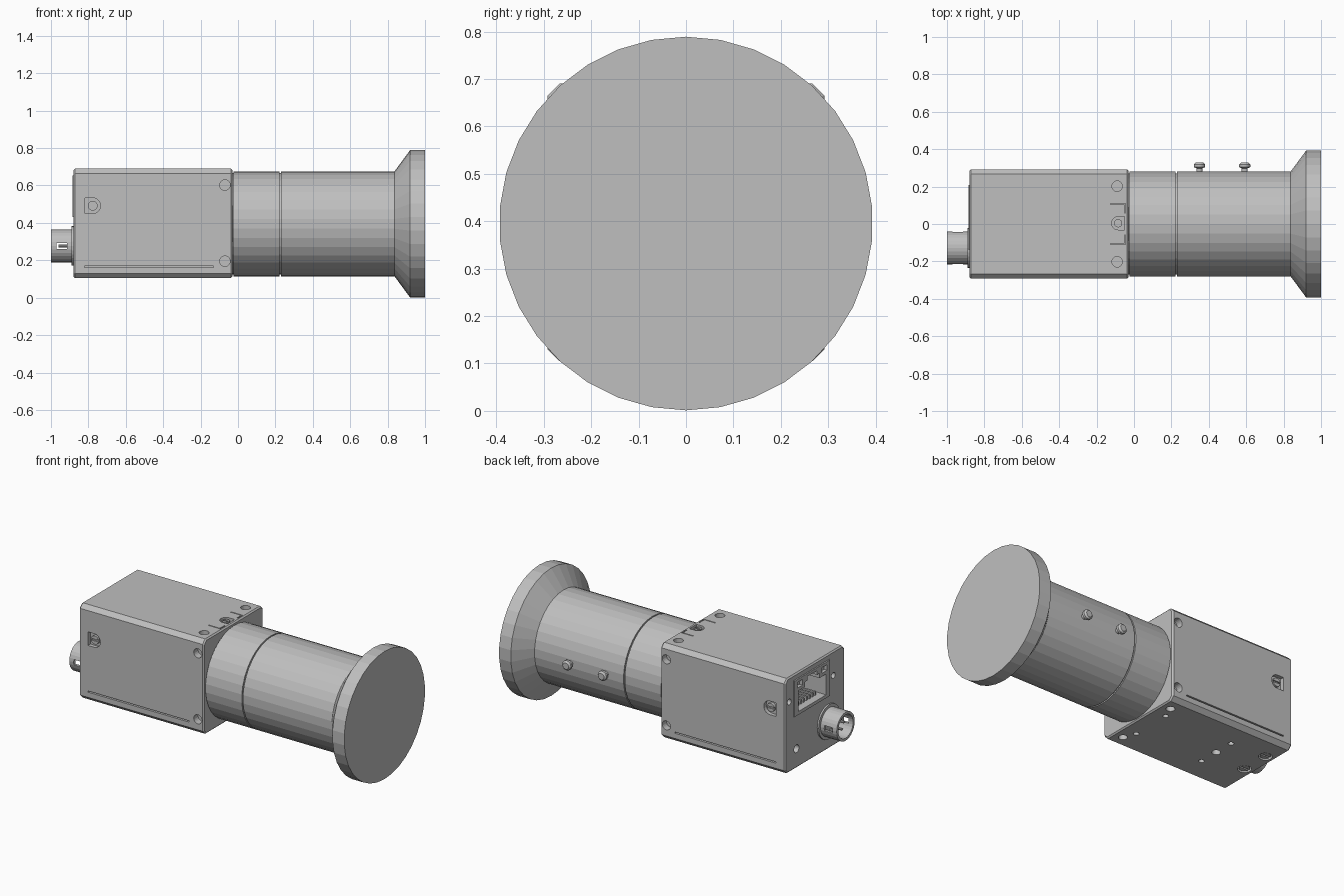
import bpy, bmesh, math
from mathutils import Vector

if "Cube" in bpy.data.objects:
    bpy.data.objects.remove(bpy.data.objects["Cube"])

grey = bpy.data.materials.new("satin grey")
grey.use_nodes = True
grey.diffuse_color = (0.52, 0.52, 0.52, 1)
grey.node_tree.nodes["Principled BSDF"].inputs["Base Color"].default_value = (0.52, 0.52, 0.52, 1)

X, Y, Z = Vector((1, 0, 0)), Vector((0, 1, 0)), Vector((0, 0, 1))
AXIS_Z = 0.397

# Frames of the housing sides: origin, two in-plane axes, outward normal
FRONT = (-0.29 * Y, X, Z, -Y)
BACK = (0.29 * Y, X, Z, Y)
TOP = (0.69 * Z, X, Y, Z)
BOTTOM = (0.105 * Z, X, Y, -Z)
REAR = (-0.88 * X, Y, Z, -X)


def circle(a, b, r, n=20):
    return [(a + r * math.cos(math.tau * i / n), b + r * math.sin(math.tau * i / n)) for i in range(n)]


def rect(a0, a1, b0, b1):
    return [(a0, b0), (a1, b0), (a1, b1), (a0, b1)]


def tab(a, b, r, way):
    """Outline that is square on one side and half round on the other."""
    arc = [(a + way * r * math.cos(t), b + r * math.sin(t))
           for t in [math.pi * (i / 10 - 0.5) for i in range(11)]]
    return arc + [(a - way * r, b + r), (a - way * r, b - r)]


def prism(bm, outline, frame, lo, hi):
    """Extrude an outline along the frame normal from lo to hi."""
    o, u, v, n = frame
    low, high = ([bm.verts.new(o + u * a + v * b + n * h) for a, b in outline] for h in (lo, hi))
    bm.faces.new(low)
    bm.faces.new(high)
    for i in range(len(low)):
        j = (i + 1) % len(low)
        bm.faces.new((low[i], low[j], high[j], high[i]))


def finish(name, bm):
    bmesh.ops.recalc_face_normals(bm, faces=bm.faces)
    mesh = bpy.data.meshes.new(name)
    bm.to_mesh(mesh)
    bm.free()
    mesh.materials.append(grey)
    obj = bpy.data.objects.new(name, mesh)
    bpy.context.collection.objects.link(obj)
    return obj


def block(name, parts):
    bm = bmesh.new()
    for p in parts:
        prism(bm, *p)
    return finish(name, bm)


def lathe(name, profile, origin, axis, steps=32):
    """Revolve (distance along axis, radius) points around the axis."""
    bm = bmesh.new()
    vs = [bm.verts.new((r, 0, h)) for h, r in profile]
    es = [bm.edges.new(pair) for pair in zip(vs, vs[1:])]
    bmesh.ops.spin(bm, geom=vs + es, cent=(0, 0, 0), axis=Z, angle=math.tau, steps=steps)
    bmesh.ops.remove_doubles(bm, verts=bm.verts, dist=0.0005)
    turn = Z.rotation_difference(axis).to_matrix()
    for v in bm.verts:
        v.co = turn @ v.co + Vector(origin)
    return finish(name, bm)


def apply_modifier(obj, mod):
    bpy.context.view_layer.objects.active = obj
    bpy.ops.object.modifier_apply(modifier=mod.name)


def cut(obj, parts):
    cutter = block("cutter", parts)
    cutter.hide_render = True
    mod = obj.modifiers.new("cut", "BOOLEAN")
    mod.operation, mod.solver, mod.object = "DIFFERENCE", "EXACT", cutter
    apply_modifier(obj, mod)
    bpy.data.objects.remove(cutter)


# Housing with chamfered long edges and lightly eased ends
w, c, lo, hi = 0.292, 0.025, 0.105, 0.69
outline = [(-w + c, lo), (w - c, lo), (w, lo + c), (w, hi - c),
           (w - c, hi), (-w + c, hi), (-w, hi - c), (-w, lo + c)]
housing = block("housing", [(outline, REAR, -0.85, 0)])
ease = housing.modifiers.new("ease", "BEVEL")
ease.width, ease.segments, ease.limit_method, ease.angle_limit = 0.008, 1, "ANGLE", math.radians(60)
apply_modifier(housing, ease)

# Pockets, mounting holes and grooves in the housing
cuts = [(rect(-0.14, 0.21, 0.43, 0.655), REAR, -0.3, 0.02)]
for side in (FRONT, BACK):
    cuts += [(circle(-0.07, z, 0.028), side, -0.04, 0.02) for z in (0.195, 0.602)]
    cuts.append((tab(-0.777, 0.492, 0.042, 1), side, -0.022, 0.02))
    cuts.append((rect(-0.82, -0.13, 0.162, 0.17), side, -0.012, 0.02))
cuts.append((tab(-0.085, 0.004, 0.035, -1), TOP, -0.022, 0.02))
for s in (-1, 1):
    cuts.append((circle(-0.09, s * 0.202, 0.028), TOP, -0.04, 0.02))
    bracket = [(-0.125, 0.11), (-0.045, 0.11), (-0.045, 0.06), (-0.051, 0.06), (-0.051, 0.104), (-0.125, 0.104)]
    cuts.append(([(a, s * b) for a, b in bracket], TOP, -0.01, 0.02))
    cuts.append((circle(-0.09, s * 0.202, 0.025), BOTTOM, -0.04, 0.02))
    cuts += [(circle(x, s * 0.125, 0.016), BOTTOM, -0.04, 0.02) for x in (-0.12, -0.585)]
cuts.append((circle(-0.585, 0, 0.025), BOTTOM, -0.04, 0.02))
cuts += [(circle(-0.82, y, 0.038), BOTTOM, -0.03, 0.02) for y in (0.137, -0.04)]
cuts += [(circle(y, z, r), REAR, -0.03, 0.02) for y, z, r in
         ((0.25, 0.54, 0.018), (-0.18, 0.54, 0.018), (0.18, 0.225, 0.024))]
cut(housing, cuts)

# Small slotted screws sitting in the pockets
for name, side, a, b, r, depth in (
        ("front_pocket_screw", FRONT, -0.777, 0.492, 0.026, 0.022),
        ("back_pocket_screw", BACK, -0.777, 0.492, 0.026, 0.022),
        ("top_pocket_screw", TOP, -0.085, 0.004, 0.022, 0.022),
        ("bottom_screw_left", BOTTOM, -0.82, 0.137, 0.03, 0.03),
        ("bottom_screw_right", BOTTOM, -0.82, -0.04, 0.03, 0.03)):
    screw = block(name, [(circle(a, b, r), side, -depth, -0.004)])
    cut(screw, [(rect(a - 0.05, a + 0.05, b - 0.005, b + 0.005), side, -0.012, 0.02)])

# Network socket: frame with stepped opening, contacts and indicator windows
socket = block("network_socket", [(rect(-0.138, 0.208, 0.432, 0.653), REAR, -0.3, 0.006)])
opening = [(-0.1, 0.452), (0.17, 0.452), (0.17, 0.58), (0.105, 0.58), (0.105, 0.61), (0.08, 0.61),
           (0.08, 0.635), (-0.01, 0.635), (-0.01, 0.61), (-0.035, 0.61), (-0.035, 0.58), (-0.1, 0.58)]
cut(socket, [(opening, REAR, -0.24, 0.02)]
    + [(rect(a, a + 0.05, 0.6, 0.635), REAR, -0.015, 0.02) for a in (-0.11, 0.13)])
block("socket_contacts", [(rect(y - 0.006, y + 0.006, 0.452, 0.475), REAR, -0.23, -0.04)
                          for y in [0.035 + 0.028 * (i - 3.5) for i in range(8)]])

# Round rear connector: flanged tube with side slots and pins
PLUG_Y, PLUG_Z = -0.128, 0.277
plug = lathe("round_connector", [(-0.01, 0), (-0.01, 0.106), (0.01, 0.106), (0.01, 0.088), (0.12, 0.088),
                                 (0.12, 0.072), (0.03, 0.072), (0.03, 0)],
             (-0.88, PLUG_Y, PLUG_Z), -X, 28)
cut(plug, [(rect(PLUG_Y - 0.12, PLUG_Y + 0.12, PLUG_Z - 0.016, PLUG_Z + 0.016), REAR, 0.035, 0.09)])
block("connector_pins", [(circle(PLUG_Y + a, PLUG_Z + b, 0.008, 8), REAR, 0.02, 0.08)
                         for a, b in circle(0, 0, 0.042, 6)])

# Lens barrel with a seam, flaring to the wide front disc
lathe("lens_barrel", [(-0.06, 0), (-0.06, 0.272), (-0.025, 0.272), (-0.025, 0.281), (0.222, 0.281),
                      (0.222, 0.272), (0.23, 0.272), (0.23, 0.281), (0.837, 0.281),
                      (0.92, 0.394), (1, 0.394), (1, 0)], (0, 0, AXIS_Z - 0.002), X, 34)

# Locking thumbscrews on the barrel
for name, x in (("rear_thumbscrew", 0.35), ("front_thumbscrew", 0.592)):
    lathe(name, [(0.26, 0), (0.26, 0.016), (0.298, 0.016), (0.304, 0.03), (0.318, 0.03),
                 (0.328, 0.02), (0.328, 0)], (x, 0, AXIS_Z), Y, 16)
